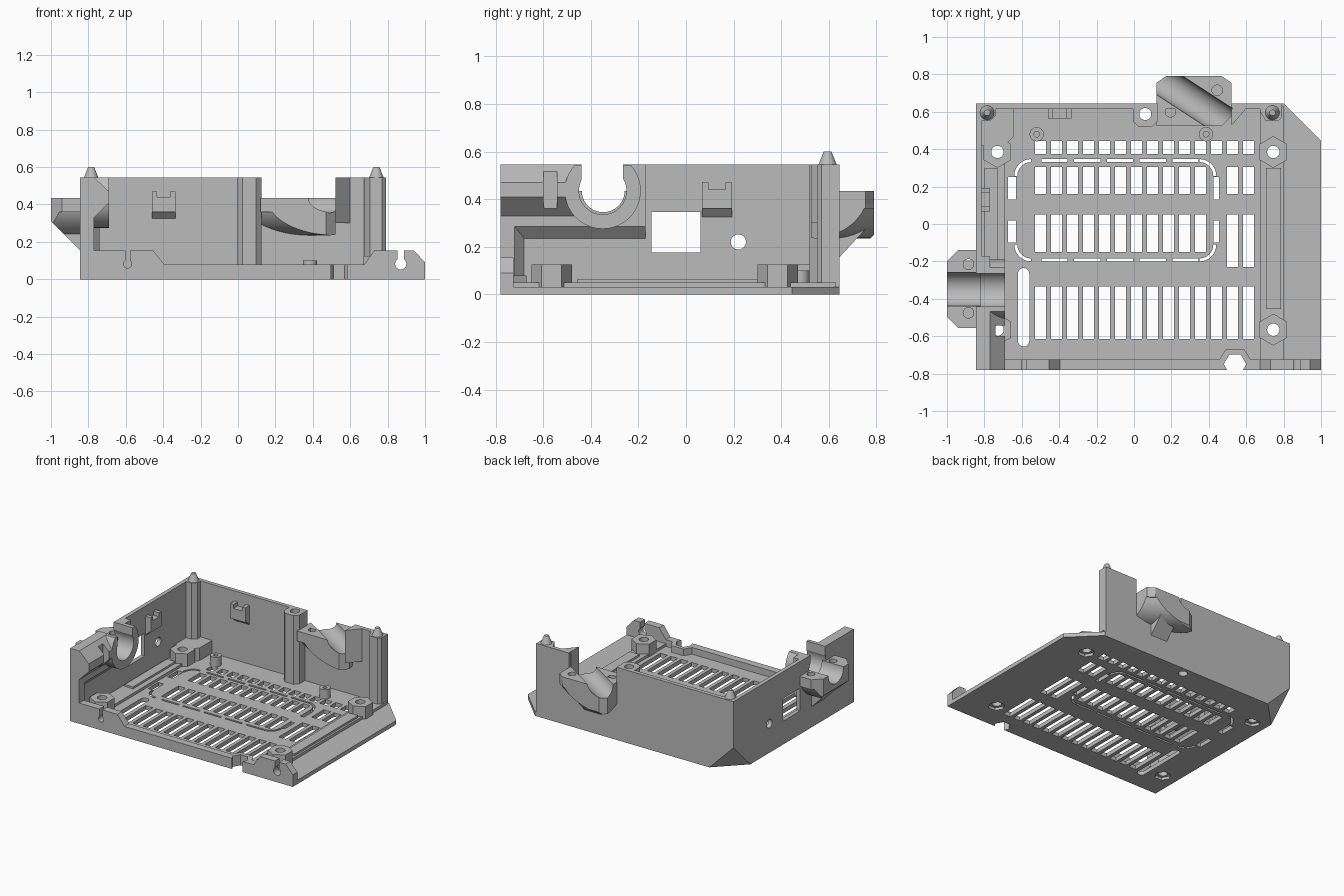
import bpy, bmesh
from math import sin, cos, pi, radians
from mathutils import Matrix, Vector

if "Cube" in bpy.data.objects:
    bpy.data.objects.remove(bpy.data.objects["Cube"])

grey = bpy.data.materials.new("case grey")
grey.use_nodes = True
grey.diffuse_color = (0.5, 0.5, 0.5, 1)
grey.node_tree.nodes["Principled BSDF"].inputs["Base Color"].default_value = (0.5, 0.5, 0.5, 1)


def finish(name, bm):
    bmesh.ops.recalc_face_normals(bm, faces=bm.faces)
    mesh = bpy.data.meshes.new(name)
    bm.to_mesh(mesh)
    bm.free()
    mesh.materials.append(grey)
    ob = bpy.data.objects.new(name, mesh)
    bpy.context.collection.objects.link(ob)
    return ob


def add_prism(bm, pts, lo, hi, axis="z"):
    """Extrude a polygon along an axis: z takes (x, y), y takes (x, z), x takes (y, z)."""
    place = {"z": lambda a, b, h: (a, b, h), "y": lambda a, b, h: (a, h, b),
             "x": lambda a, b, h: (h, a, b)}[axis]
    low, high = ([bm.verts.new(place(a, b, h)) for a, b in pts] for h in (lo, hi))
    bm.faces.new(low)
    bm.faces.new(high)
    n = len(pts)
    for i in range(n):
        j = (i + 1) % n
        bm.faces.new((low[i], low[j], high[j], high[i]))


def prism(name, pts, lo, hi, axis="z"):
    bm = bmesh.new()
    add_prism(bm, pts, lo, hi, axis)
    return finish(name, bm)


def rect(a0, a1, b0, b1):
    return [(a0, b0), (a1, b0), (a1, b1), (a0, b1)]


def arc(a, b, r, start=0, end=360, n=32):
    full = end - start == 360
    steps = n if full else n + 1
    angles = [radians(start + (end - start) * i / n) for i in range(steps)]
    return [(a + r * cos(t), b + r * sin(t)) for t in angles]


def pill(a, b0, b1, r):
    return arc(a, b1 - r, r, 0, 180, 12) + arc(a, b0 + r, r, 180, 360, 12)


def cutter(shapes):
    bm = bmesh.new()
    for shape in shapes:
        add_prism(bm, *shape)
    ob = finish("cutter", bm)
    ob.hide_render = True
    return ob


def boolean(targets, tool, mode="DIFFERENCE"):
    for ob in targets:
        mod = ob.modifiers.new("cut", "BOOLEAN")
        mod.object, mod.operation, mod.solver = tool, mode, "EXACT"
        mod.use_self = True
        bpy.context.view_layer.objects.active = ob
        bpy.ops.object.modifier_apply(modifier=mod.name)
    bpy.data.objects.remove(tool)


# Floor plate and the raised ledges at its sides
L, R, F, B, TOP = -0.845, 1.0, -0.78, 0.645, 0.545
floor = prism("floor", [(L, F), (R, F), (R, 0.445), (0.8, B), (L, B)], 0, 0.03)
ledges = [prism("left_ledge", rect(-0.83, -0.69, F + 0.03, 0.63), 0.02, 0.05),
          prism("right_ledge", rect(0.675, 0.8, F + 0.03, 0.63), 0.02, 0.05)]
prism("left_rail", rect(-0.8, -0.73, -0.2, 0.3), 0.04, 0.065)
prism("right_rail", rect(0.705, 0.785, -0.455, 0.3), 0.04, 0.065)

# Ventilation slots, cable slot and the dashed frame
slots = []
rows = [(0.375, 0.445), (0.16, 0.305), (-0.15, 0.05), (-0.615, -0.335)]
for col in range(14):
    x = -0.5 + 0.0856 * col
    for k, (y0, y1) in enumerate(rows):
        if col == 11 and k in (1, 2):
            continue
        if col > 11 and k == 2:
            y0 = -0.23
        slots.append(rect(x - 0.029, x + 0.029, y0, y1))
slots.append(pill(-0.59, -0.655, -0.235, 0.03))
for i in range(5):
    x = -0.495 + 0.175 * i
    slots += [rect(x, x + 0.14, -0.2, -0.185), rect(x, x + 0.14, 0.332, 0.347)]
for cx, cy, start in ((0.35, 0.257, 0), (-0.55, 0.257, 90), (-0.55, -0.11, 180), (0.35, -0.11, 270)):
    slots.append(arc(cx, cy, 0.09, start, start + 90, 8) + arc(cx, cy, 0.074, start + 90, start, 8))
for y0, y1 in ((0.13, 0.25), (-0.1, 0.02)):
    slots += [rect(-0.675, -0.63, y0, y1), rect(0.425, 0.455, y0, y1)]
boolean([floor], cutter([(s, -0.1, 0.2) for s in slots]))

# Front lip with raised ends, keyholes and hexagonal notch
lip = prism("front_lip", [(L, 0), (R, 0), (R, 0.09), (0.94, 0.155), (0.73, 0.155), (0.675, 0.08),
                          (-0.395, 0.08), (-0.455, 0.155), (L, 0.155)], F, -0.725, "y")
boss = prism("notch_boss", [(0.45, F), (0.63, F), (0.63, -0.735), (0.59, -0.67),
                            (0.49, -0.67), (0.45, -0.735)], 0, 0.08)
boolean([floor, lip, boss], cutter([(arc(0.54, -0.75, 0.06, n=6), -0.1, 0.3)]))
for x, r in ((-0.59, 0.022), (0.87, 0.03)):
    hole = arc(x, 0.082, r, 125, 415, 24)
    boolean([lip], cutter([(hole + [(hole[-1][0], 0.3), (hole[0][0], 0.3)], -0.9, -0.6, "y")]))

# Screw standoffs, nut pockets below
corners = [(x, y) for x in (-0.73, 0.745) for y in (0.385, -0.565)]
standoffs = [prism("standoff", arc(x, y, 0.085, 30, 390, 6), 0.02, 0.125) for x, y in corners]
boolean(standoffs + ledges + [floor], cutter([(arc(x, y, 0.033), -0.1, 0.3) for x, y in corners]))
boolean([floor], cutter([(arc(x, y, 0.058, n=6), -0.1, 0.04) for x, y in corners]))
pegs = [prism("board_peg", arc(x, 0.48, 0.038), 0.02, 0.1) for x in (-0.52, 0.385)]
boolean(pegs, cutter([(arc(x, 0.48, 0.015), 0.05, 0.2) for x in (-0.52, 0.385)]))

# Walls and the thickened front part of the left wall
back = prism("back_wall", rect(L, 0.79, 0, TOP), 0.615, B, "y")
left = prism("left_wall", rect(F, B, 0, TOP), L, -0.815, "x")
thick = prism("left_wall_thickening", [(-0.83, 0.235), (-0.815, 0.235), (-0.77, 0.285),
                                       (-0.77, TOP), (-0.83, TOP)], F, -0.17, "y")
bulge = prism("left_wall_bulge", [(-0.78, 0.32), (-0.69, 0.41), (-0.69, 0.47),
                                  (-0.77, TOP), (-0.78, TOP)], F, -0.46, "y")
prism("front_corner", [(L, F), (-0.77, F), (-0.77, -0.72), (-0.815, -0.68), (L, -0.68)], 0, TOP)
boolean([bulge], cutter([(pill(-0.57, 0.345, TOP, 0.028), -0.74, -0.6, "x")]))
boolean([left], cutter([(rect(-0.145, 0.06, 0.175, 0.345), -1, -0.7, "x"),
                        (arc(0.22, 0.22, 0.032), -1, -0.7, "x")]))

# Corner posts with locating pins, and the screw column
left_post = prism("left_post", [(L, B), (L, 0.55), (-0.77, 0.55), (-0.74, 0.58), (-0.74, B)], 0.02, TOP)
prism("right_post", [(0.675, B), (0.675, 0.6), (0.705, 0.55), (0.77, 0.55), (0.79, 0.57), (0.79, B)], 0.02, TOP)
for x in (-0.785, 0.74):
    bm = bmesh.new()
    bmesh.ops.create_cone(bm, cap_ends=True, segments=32, radius1=0.04, radius2=0.016, depth=0.06,
                          matrix=Matrix.Translation((x, 0.595, TOP + 0.025)))
    finish("locating_pin", bm)
column = prism("screw_column", [(-0.005, B), (-0.005, 0.55), (0.025, 0.52), (0.095, 0.52),
                                (0.125, 0.55), (0.125, B)], 0.02, TOP)
boolean([column, floor, back], cutter([(arc(0.06, 0.588, 0.032), -0.1, 0.7)]))

# Bevelled lower back left corner
block = prism("corner_block", [(L, B), (L, 0.42), (-0.69, 0.42), (-0.645, 0.465), (-0.645, B)], 0, 0.125)
bm = bmesh.new()
o = Vector((L - 0.01, B + 0.01, -0.01))
for d in ((0, 0, 0), (0.23, 0, 0), (0, -0.23, 0), (0, 0, 0.23)):
    bm.verts.new(o + Vector(d))
bmesh.ops.convex_hull(bm, input=bm.verts)
boolean([floor, back, left, left_post, block] + ledges[:1], finish("cutter", bm))

# Snap clips on the back and left walls
for at, axis in ((-0.398, "y"), (0.13, "x")):
    w = 0.063
    u = [(at - w, 0.36), (at + w, 0.36), (at + w, 0.47), (at + 0.035, 0.47), (at + 0.035, 0.44),
         (at - 0.035, 0.44), (at - 0.035, 0.47), (at - w, 0.47)]
    if axis == "y":
        prism("back_clip", u, 0.565, 0.62, "y")
        prism("back_clip_foot", [(0.62, 0.32), (0.62, 0.375), (0.565, 0.375)], at - w, at + w, "x")
    else:
        prism("left_clip", u, -0.82, -0.77, "x")
        prism("left_clip_foot", [(-0.82, 0.32), (-0.82, 0.375), (-0.77, 0.375)], at - w, at + w, "y")


# Cable clamps: a half barrel trimmed to a chamfered plan, with a flat flange on top
def clamp(name, plan, centre, angle, barrel, axis, slope):
    turn = Matrix.Translation((*centre, 0.435)) @ Matrix.Rotation(angle, 4, "Z")
    body = prism(name, plan, 0.1, 0.435)
    lower = prism("cutter", arc(0, 0, barrel, 180, 360) + [(barrel, 0.1), (-barrel, 0.1)], -1, 1, "x")
    lower.data.transform(turn)
    boolean([body], lower, "INTERSECT")
    flange = prism(name + "_flange", plan, 0.36, 0.435)
    parts = [body, flange]
    boolean(parts, cutter([(slope, -1.5, 1.5, axis)]))
    return parts, turn


def bore(targets, turn, r):
    tool = prism("cutter", arc(0, 0, r, 180, 360) + [(r, 0.3), (-r, 0.3)], -0.42, 0.42, "x")
    tool.data.transform(turn)
    boolean(targets, tool)


side_plan = [(-0.82, -0.555), (-0.94, -0.555), (-1, -0.495), (-1, -0.2), (-0.94, -0.14), (-0.82, -0.14)]
parts, turn = clamp("side_clamp", side_plan, (-0.9, -0.348), 0, 0.205, "y",
                    [(-1.1, 0.41), (-1.1, 0), (-0.69, 0)])
# Inner collar of the side clamp with a narrowed mouth
collar = prism("side_collar", arc(-0.35, 0.435, 0.16, 137, 403), L, -0.69, "x")
boolean([collar, left, thick, bulge], cutter([(arc(-0.35, 0.435, 0.1), -1.2, -0.6, "x"),
                                              (rect(-0.44, -0.265, 0.46, 0.7), -1.2, -0.6, "x")]))
bore(parts, turn, 0.09)
boolean(parts, cutter([(arc(-0.885, y, 0.028), 0.3, 0.6) for y in (-0.215, -0.475)]))
prism("side_clamp_brace", [(-0.83, 0.14), (-0.83, 0.28), (-0.97, 0.28)], -0.42, -0.28, "y")

back_plan = [(0.12, 0.525), (0.47, 0.525), (0.52, 0.575), (0.52, 0.755), (0.47, 0.79), (0.17, 0.79), (0.12, 0.755)]
parts, turn = clamp("back_clamp", back_plan, (0.32, 0.657), radians(-33), 0.2, "x",
                    [(0.9, 0.36), (0.9, 0), (0.54, 0)])
boolean([back], cutter([(rect(0.125, 0.52, 0.435, 0.7), 0.5, 0.8, "y")]))
prism("back_clamp_cheek", [(0.52, 0.617), (0.52, 0.525), (0.6, 0.617)], 0.3, TOP)
bore(parts + [back], turn, 0.08)
boolean(parts, cutter([(arc(x, y, 0.028), 0.3, 0.6) for x, y in ((0.195, 0.6), (0.445, 0.715))]))
prism("back_clamp_brace", [(0.63, 0.14), (0.63, 0.28), (0.76, 0.28)], 0.25, 0.39, "x")

# Smooth round surfaces while keeping hard edges
bpy.ops.object.select_all(action="DESELECT")
for ob in bpy.context.scene.objects:
    if ob.type == "MESH" and grey.name in ob.data.materials:
        ob.select_set(True)
        bpy.context.view_layer.objects.active = ob
bpy.ops.object.shade_smooth_by_angle(angle=radians(25))
